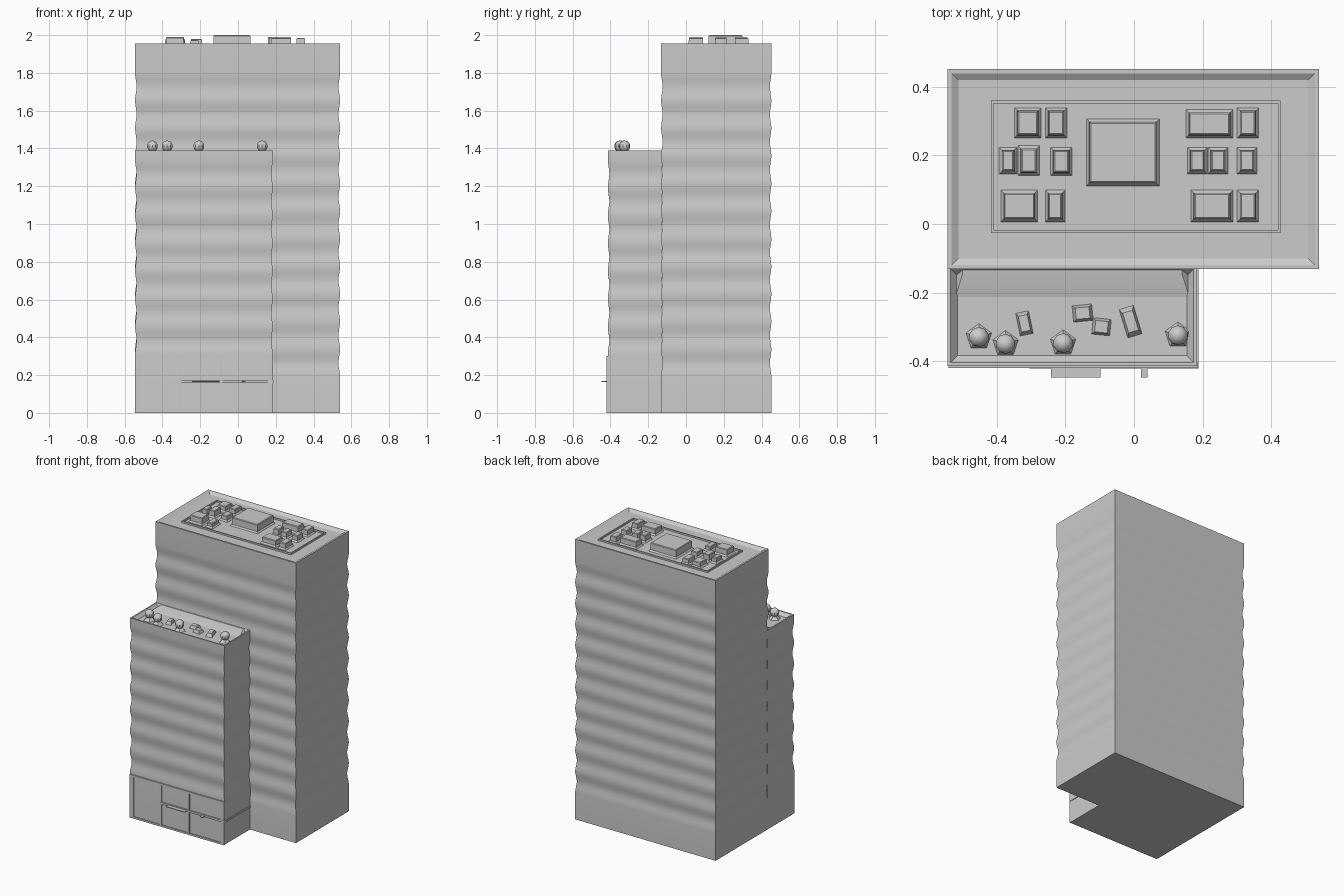
import bpy, bmesh, math

if "Cube" in bpy.data.objects:
    bpy.data.objects.remove(bpy.data.objects["Cube"])


def loft(name, rings):
    """Stack rectangles (x0, x1, y0, y1, z) into a closed solid."""
    bm = bmesh.new()
    loops = [[bm.verts.new(p) for p in ((a, c, z), (b, c, z), (b, d, z), (a, d, z))]
             for a, b, c, d, z in rings]
    for lo, hi in zip(loops, loops[1:]):
        for i in range(4):
            j = (i + 1) % 4
            bm.faces.new((lo[i], lo[j], hi[j], hi[i]))
    bm.faces.new(loops[0][::-1])
    bm.faces.new(loops[-1])
    bmesh.ops.recalc_face_normals(bm, faces=bm.faces)
    me = bpy.data.meshes.new(name)
    bm.to_mesh(me)
    bm.free()
    ob = bpy.data.objects.new(name, me)
    bpy.context.collection.objects.link(ob)
    return ob


def inset(r, d, z):
    return (r[0] + d, r[1] - d, r[2] + d, r[3] - d, z)


def box(name, x0, x1, y0, y1, z0, z1):
    return loft(name, [(x0, x1, y0, y1, z0), (x0, x1, y0, y1, z1)])


def rippled_walls(r, z0, z1, waves, top, steps=8, amp=0.008):
    """Flat base, gently rippled floors, flat crown."""
    rings = [inset(r, 0, 0)]
    for i in range(waves * steps + 1):
        d = amp * (0.5 - 0.5 * math.cos(math.tau * i / steps))
        rings.append(inset(r, d, z0 + (z1 - z0) * i / (waves * steps)))
    return rings + [inset(r, 0, top)]


# Main tower with a shallow roof tray behind the parapet
T = (-0.545, 0.54, -0.132, 0.452)
loft("tower", rippled_walls(T, 0.19, 1.80, 11, 1.955)
     + [inset(T, 0.012, 1.955), inset(T, 0.032, 1.942)])

# Front wing with planted terrace
W = (-0.545, 0.184, -0.414, -0.122)
loft("front_wing", rippled_walls(W, 0.31, 1.34, 7, 1.39)
     + [inset(W, 0.01, 1.39), inset(W, 0.03, 1.368)])
loft("terrace_slope", [(-0.53, 0.17, -0.24, -0.125, 1.36),
                       (-0.50, 0.14, -0.145, -0.125, 1.388)])

# Curb around the roof equipment
cx0, cx1, cy0, cy1 = -0.418, 0.428, -0.027, 0.36
for i, y in enumerate((cy0, cy1 - 0.008)):
    box(f"roof_curb_long_{i}", cx0, cx1, y, y + 0.008, 1.93, 1.953)
for i, x in enumerate((cx0, cx1 - 0.008)):
    box(f"roof_curb_short_{i}", x, x + 0.008, cy0 + 0.008, cy1 - 0.008, 1.93, 1.953)


# Rooftop units with flared feet: x0, x1, y0, y1, top
def roof_unit(name, x0, x1, y0, y1, top):
    r = (x0, x1, y0, y1)
    loft(name, [inset(r, -0.012, 1.938), inset(r, -0.001, 1.952),
                inset(r, 0, top - 0.004), inset(r, 0.004, top)])


roof_unit("lift_house", -0.13, 0.065, 0.12, 0.298, 2.0)
units = [(-0.34, -0.28, 0.26, 0.33, 1.98), (-0.25, -0.205, 0.26, 0.33, 1.98),
         (-0.385, -0.35, 0.155, 0.215, 1.98), (-0.33, -0.285, 0.15, 0.22, 1.99),
         (-0.235, -0.19, 0.15, 0.215, 1.98), (-0.38, -0.29, 0.015, 0.09, 1.99),
         (-0.25, -0.21, 0.015, 0.09, 1.975), (0.16, 0.28, 0.26, 0.325, 1.99),
         (0.31, 0.355, 0.26, 0.33, 1.985), (0.165, 0.205, 0.155, 0.215, 1.99),
         (0.225, 0.265, 0.155, 0.215, 1.985), (0.31, 0.35, 0.155, 0.215, 1.985),
         (0.175, 0.28, 0.015, 0.09, 1.985), (0.31, 0.355, 0.015, 0.09, 1.985)]
for i, u in enumerate(units):
    roof_unit(f"roof_unit_{i}", *u)

# Terrace shrubs
for i, (x, y) in enumerate(((-0.453, -0.33), (-0.375, -0.35), (-0.207, -0.348), (0.128, -0.325))):
    bpy.ops.mesh.primitive_uv_sphere_add(segments=10, ring_count=7, radius=0.03,
                                         location=(x, y, 1.412))
    bpy.context.object.name = f"shrub_{i}"
    bpy.ops.mesh.primitive_cone_add(vertices=5, radius1=0.042, radius2=0.012,
                                    depth=0.03, location=(x, y, 1.38))
    bpy.context.object.name = f"shrub_base_{i}"

# Low terrace seats
for i, (x, y, w, d, a) in enumerate(((-0.15, -0.26, 0.06, 0.05, 0.1), (-0.095, -0.30, 0.055, 0.05, -0.1),
                                     (-0.01, -0.285, 0.045, 0.09, 0.3), (-0.32, -0.29, 0.04, 0.07, 0.2))):
    ob = loft(f"terrace_seat_{i}", [(-w / 2, w / 2, -d / 2, d / 2, 0),
                                    (-w / 3, w / 3, -d / 3, d / 3, 0.024)])
    ob.location, ob.rotation_euler.z = (x, y, 1.365), a

# Lobby frame bars on the wing front
for i, x in enumerate((-0.542, -0.312, -0.096, 0.158)):
    box(f"lobby_post_{i}", x, x + (0.028 if i in (0, 3) else 0.014), -0.421, -0.405, 0, 0.298)
box("lobby_top_bar", -0.542, 0.186, -0.421, -0.405, 0.288, 0.302)
box("lobby_mid_bar", -0.305, 0.189, -0.422, -0.405, 0.158, 0.172)
box("lobby_sill", -0.542, 0.186, -0.421, -0.405, 0, 0.012)

# Side band of the lobby and slim entrance canopies
box("lobby_side_band", 0.18, 0.189, -0.418, -0.125, 0.155, 0.168)
for i, (x0, x1) in enumerate(((-0.243, -0.098), (0.02, 0.04))):
    box(f"entrance_canopy_{i}", x0, x1, -0.448, -0.415, 0.163, 0.168)

# Smooth ripples while keeping corners crisp
bpy.ops.object.select_all(action='SELECT')
bpy.context.view_layer.objects.active = bpy.data.objects["tower"]
bpy.ops.object.shade_smooth_by_angle(angle=math.radians(30))
